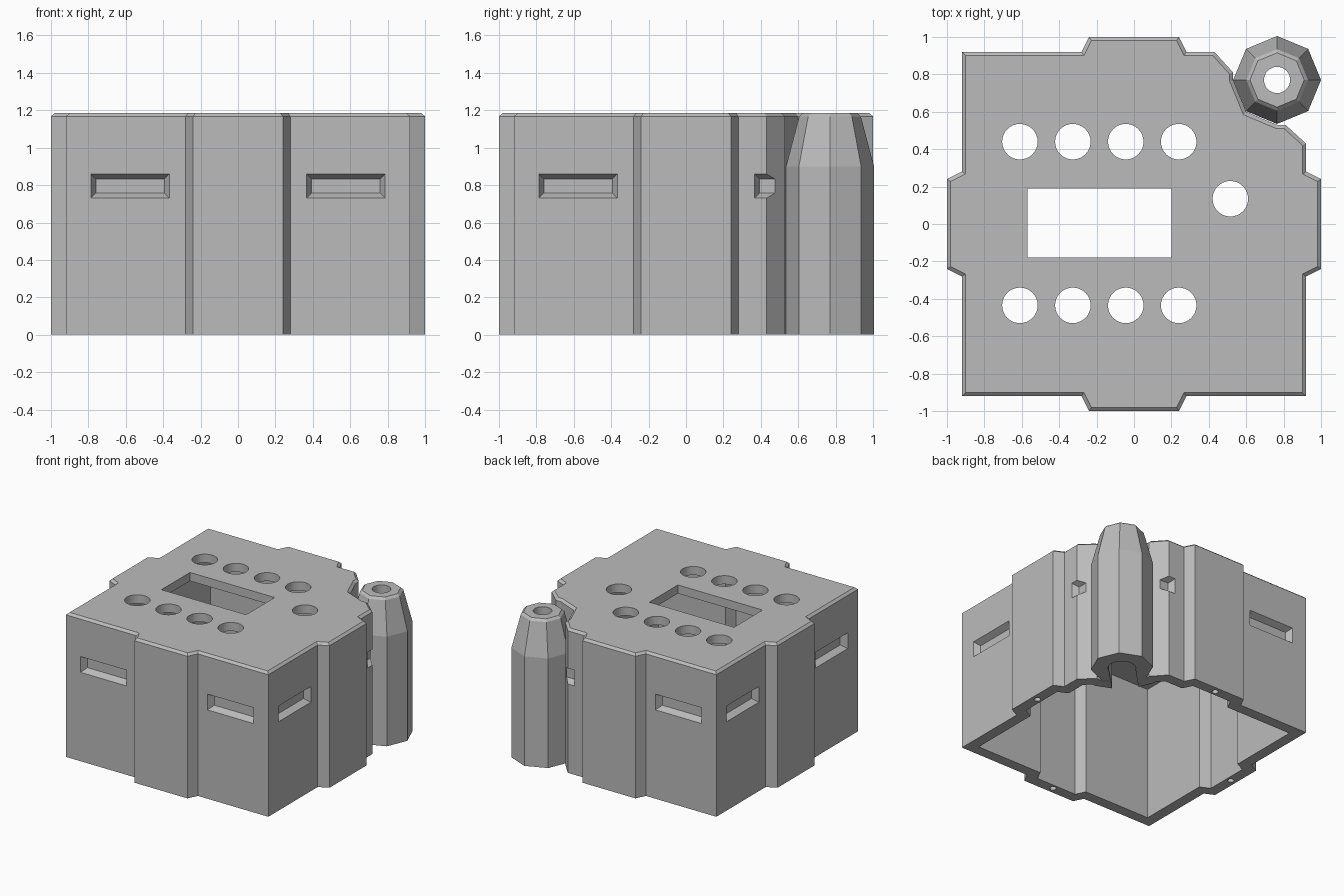
import bpy
from math import cos, sin, pi, radians
from mathutils import Vector, Matrix

old = bpy.data.objects.get("Cube")
if old:
    bpy.data.objects.remove(old, do_unlink=True)

grey = bpy.data.materials.new("plain grey")
grey.use_nodes = True
grey.diffuse_color = (0.5, 0.5, 0.5, 1)
grey.node_tree.nodes["Principled BSDF"].inputs["Base Color"].default_value = (0.5, 0.5, 0.5, 1)

HEIGHT = 1.185
WALL = 0.09
ROOF = 0.07
TUBE = Vector((0.765, 0.77))


def loft(name, rings):
    """Closed solid through rings of equally many 3D points."""
    n = len(rings[0])
    verts = [p for ring in rings for p in ring]
    faces = [tuple(reversed(range(n))), tuple(range(len(verts) - n, len(verts)))]
    for k in range(len(rings) - 1):
        for i in range(n):
            j = (i + 1) % n
            faces.append((k * n + i, k * n + j, k * n + n + j, k * n + n + i))
    mesh = bpy.data.meshes.new(name)
    mesh.from_pydata(verts, [], faces)
    mesh.materials.append(grey)
    obj = bpy.data.objects.new(name, mesh)
    bpy.context.collection.objects.link(obj)
    return obj


def at(points, z):
    return [Vector((p[0], p[1], z)) for p in points]


def inset(points, d):
    """Mitred inward offset of a counter-clockwise outline."""
    result = []
    for i, p in enumerate(points):
        a = (p - points[i - 1]).normalized()
        b = (points[(i + 1) % len(points)] - p).normalized()
        na, nb = Vector((-a.y, a.x)), Vector((-b.y, b.x))
        result.append(p + (na + nb) * d / (1 + na.dot(nb)))
    return result


def circle(centre, r, n=32):
    return [Vector((centre[0] + r * cos(2 * pi * i / n), centre[1] + r * sin(2 * pi * i / n)))
            for i in range(n)]


def rect(x0, x1, y0, y1):
    return [Vector(p) for p in ((x0, y0), (x1, y0), (x1, y1), (x0, y1))]


def prism(points, z0, z1):
    return loft("cutter", [at(points, z0), at(points, z1)])


def cut(target, cutter):
    """Subtract the cutter, bake the result and discard the cutter."""
    cutter.hide_render = True
    mod = target.modifiers.new("cut", "BOOLEAN")
    mod.operation = "DIFFERENCE"
    mod.solver = "EXACT"
    mod.object = cutter
    graph = bpy.context.evaluated_depsgraph_get()
    mesh = bpy.data.meshes.new_from_object(target.evaluated_get(graph))
    target.modifiers.clear()
    target.data = mesh
    bpy.data.objects.remove(cutter, do_unlink=True)


# Outline: four sides with a shallow bump, one corner notched for the tube
outline = []
side = [(0.92, -0.92), (0.92, -0.28), (1, -0.24), (1, 0.24), (0.92, 0.28)]
notch = [(0.92, 0.43), (0.81, 0.53), (0.765, 0.53), (0.6, 0.6),
         (0.53, 0.77), (0.53, 0.81), (0.43, 0.92)]
for k in range(4):
    turn = Matrix.Rotation(k * pi / 2, 2)
    points = notch + side[1:] if k == 1 else side
    if k == 1:
        outline += [Vector(p) for p in notch]
        points = side[1:]
    outline += [turn @ Vector(p) for p in points]

# Housing with a chamfered top edge
housing = loft("housing", [at(outline, 0), at(outline, HEIGHT - 0.018),
                           at(inset(outline, 0.02), HEIGHT)])
cut(housing, prism(inset(outline, WALL), -0.1, HEIGHT - ROOF))

# Window and round holes in the top
cut(housing, prism(rect(-0.57, 0.2, -0.18, 0.19), 1, 1.3))
holes = [(-0.61 + 0.283 * i, y) for i in range(4) for y in (-0.435, 0.44)]
for centre in holes + [(0.515, 0.135)]:
    cut(housing, prism(circle(centre, 0.095), 1, 1.3))

# Tapered grip slots and screw holes on every side
for k in range(4):
    turn = Matrix.Rotation(k * pi / 2, 3, "Z")
    for x in (-0.577, 0.577):
        rings = []
        for y, grow in ((-0.93, 0.005), (-0.87, -0.027)):
            w, h = 0.21 + grow, 0.065 + grow
            rings.append([turn @ Vector((x + sx * w, y, 0.795 + sz * h))
                          for sx, sz in ((-1, -1), (-1, 1), (1, 1), (1, -1))])
        cut(housing, loft("cutter", rings))
    screw = turn @ Vector((0, -0.95, 0))
    cut(housing, prism(circle(screw, 0.025, 16), -0.1, 0.2))

# Octagonal corner tube with tapered top
tube = loft("corner_tube", [at(circle(TUBE, r, 8), z) for r, z in
                            ((0.235, 0), (0.235, 0.9), (0.165, HEIGHT - 0.018), (0.145, HEIGHT))])
cut(tube, prism(circle(TUBE, 0.07), -0.1, 1.3))
cut(tube, prism(circle(TUBE, 0.105), -0.11, 0.9))

# Cable channel joining the tube bore to the housing
for target, depth in ((housing, -0.12), (tube, -0.13)):
    turn = Matrix.Rotation(radians(45), 2)
    channel = [TUBE + turn @ p for p in rect(-0.42, 0.0, -0.1, 0.1)]
    cut(target, prism(channel, depth, 0.88))
